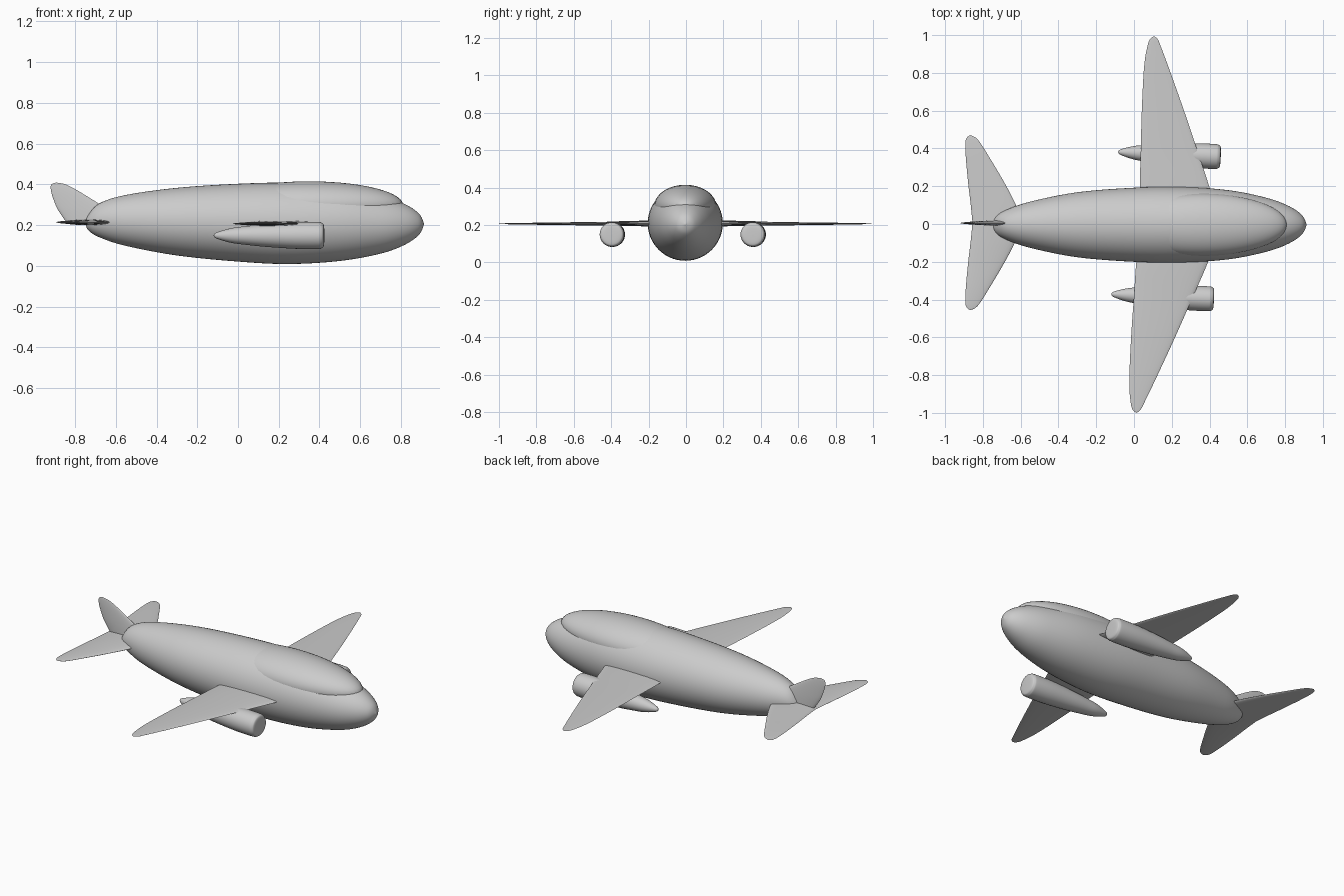
import bpy, bmesh, math

old = bpy.data.objects.get("Cube")
if old:
    bpy.data.objects.remove(old)

# One plain paint for the whole aircraft
COLOUR = (0.6, 0.6, 0.6, 1)
paint = bpy.data.materials.new("light_grey")
paint.use_nodes = True
paint.diffuse_color = COLOUR
paint.node_tree.nodes["Principled BSDF"].inputs["Base Color"].default_value = COLOUR


def smooth_stations(stations, steps=6):
    """Catmull-Rom interpolation through rows of station values."""
    result = []
    last = len(stations) - 1
    for i in range(last):
        rows = [stations[max(0, min(last, i + k))] for k in (-1, 0, 1, 2)]
        for s in range(steps):
            t = s / steps
            result.append([
                b + t / 2 * (c - a + t * (2 * a - 5 * b + 4 * c - d + t * (3 * (b - c) + d - a)))
                for a, b, c, d in zip(*rows)])
    result.append(list(stations[last]))
    return result


def finish(name, bm, location=(0, 0, 0), rotation=(0, 0, 0), mirrored=False):
    bmesh.ops.remove_doubles(bm, verts=bm.verts, dist=0.0001)
    bmesh.ops.recalc_face_normals(bm, faces=bm.faces)
    mesh = bpy.data.meshes.new(name)
    bm.to_mesh(mesh)
    bm.free()
    mesh.materials.append(paint)
    obj = bpy.data.objects.new(name, mesh)
    bpy.context.collection.objects.link(obj)
    obj.location, obj.rotation_euler = location, rotation
    if mirrored:
        mod = obj.modifiers.new("mirror", "MIRROR")
        mod.use_axis = (False, True, False)
    bpy.ops.object.select_all(action="DESELECT")
    obj.select_set(True)
    bpy.context.view_layer.objects.active = obj
    bpy.ops.object.shade_smooth_by_angle(angle=math.radians(40))
    return obj


def loft(name, stations, point, sides=40, **placing):
    """Skin the closed sections that point(station, cos, sin) describes."""
    bm = bmesh.new()
    rings = []
    for station in smooth_stations(stations):
        angles = [math.tau * i / sides for i in range(sides)]
        rings.append([bm.verts.new(point(station, math.cos(a), math.sin(a))) for a in angles])
    for low, high in zip(rings, rings[1:]):
        for i in range(sides):
            j = (i + 1) % sides
            bm.faces.new((low[i], low[j], high[j], high[i]))
    return finish(name, bm, **placing)


def hull_point(station, c, s):
    x, half_width, bottom, top = station
    return x, half_width * c, (top + bottom) / 2 + s * (top - bottom) / 2


def blade_point(station, c, s):
    span, rear, front, half_thick = station
    return (front + rear) / 2 + c * (front - rear) / 2, span, half_thick * s


def nacelle_point(station, c, s):
    x, radius = station
    return x, radius * c, radius * s


# Fuselage: x, half width, bottom, top
loft("fuselage", [
    (-0.75, 0, 0.21, 0.21), (-0.735, 0.04, 0.175, 0.25), (-0.68, 0.077, 0.14, 0.307),
    (-0.55, 0.122, 0.098, 0.348), (-0.3, 0.172, 0.051, 0.383), (0, 0.196, 0.021, 0.403),
    (0.25, 0.2, 0.009, 0.408), (0.5, 0.183, 0.024, 0.391), (0.7, 0.143, 0.06, 0.346),
    (0.82, 0.099, 0.104, 0.303), (0.89, 0.05, 0.154, 0.255), (0.914, 0, 0.205, 0.205),
], hull_point, sides=56, location=(0, -0.004, 0))

# Raised cockpit hump, blending into the roof
bm = bmesh.new()
bmesh.ops.create_uvsphere(bm, u_segments=48, v_segments=28, radius=1)
bmesh.ops.scale(bm, vec=(0.46, 0.166, 0.115), verts=bm.verts)
finish("cockpit_hump", bm, location=(0.35, -0.004, 0.3))

# Main wings: span, trailing edge, leading edge, half thickness
YAW = (0, 0, math.radians(-2.7))
loft("wings", [
    (0, 0.04, 0.465, 0.016), (0.2, 0.022, 0.395, 0.014), (0.37, 0.018, 0.33, 0.011),
    (0.6, 0.013, 0.241, 0.008), (0.83, 0.014, 0.147, 0.005), (0.94, 0.026, 0.1, 0.003),
    (0.982, 0.039, 0.08, 0.002), (0.998, 0.059, 0.06, 0),
], blade_point, sides=24, location=(0, 0, 0.207), rotation=YAW, mirrored=True)

# Engine pods slung under the wings: x, radius
pod = loft("engine_pods", [
    (-0.102, 0), (-0.09, 0.014), (-0.02, 0.035), (0.06, 0.046), (0.16, 0.056),
    (0.3, 0.065), (0.405, 0.066), (0.43, 0.062), (0.44, 0.048), (0.442, 0),
], nacelle_point, sides=32, location=(0, 0, 0.149), rotation=YAW, mirrored=True)
for vert in pod.data.vertices:
    vert.co.y += 0.377

# Tailplanes
loft("tailplanes", [
    (0, -0.855, -0.59, 0.015), (0.1, -0.865, -0.628, 0.013), (0.21, -0.878, -0.685, 0.01),
    (0.34, -0.89, -0.762, 0.007), (0.42, -0.893, -0.812, 0.004), (0.45, -0.885, -0.838, 0.002),
    (0.463, -0.868, -0.866, 0),
], blade_point, sides=24, location=(0, 0.007, 0.214), mirrored=True)

# Upright tail fin
loft("tail_fin", [
    (0.21, -0.84, -0.6, 0.014), (0.25, -0.868, -0.61, 0.013), (0.29, -0.892, -0.66, 0.011),
    (0.35, -0.914, -0.755, 0.007), (0.385, -0.92, -0.815, 0.004), (0.402, -0.914, -0.853, 0.002),
    (0.409, -0.893, -0.892, 0),
], blade_point, sides=24, location=(0, 0.005, 0), rotation=(math.pi / 2, 0, 0))
